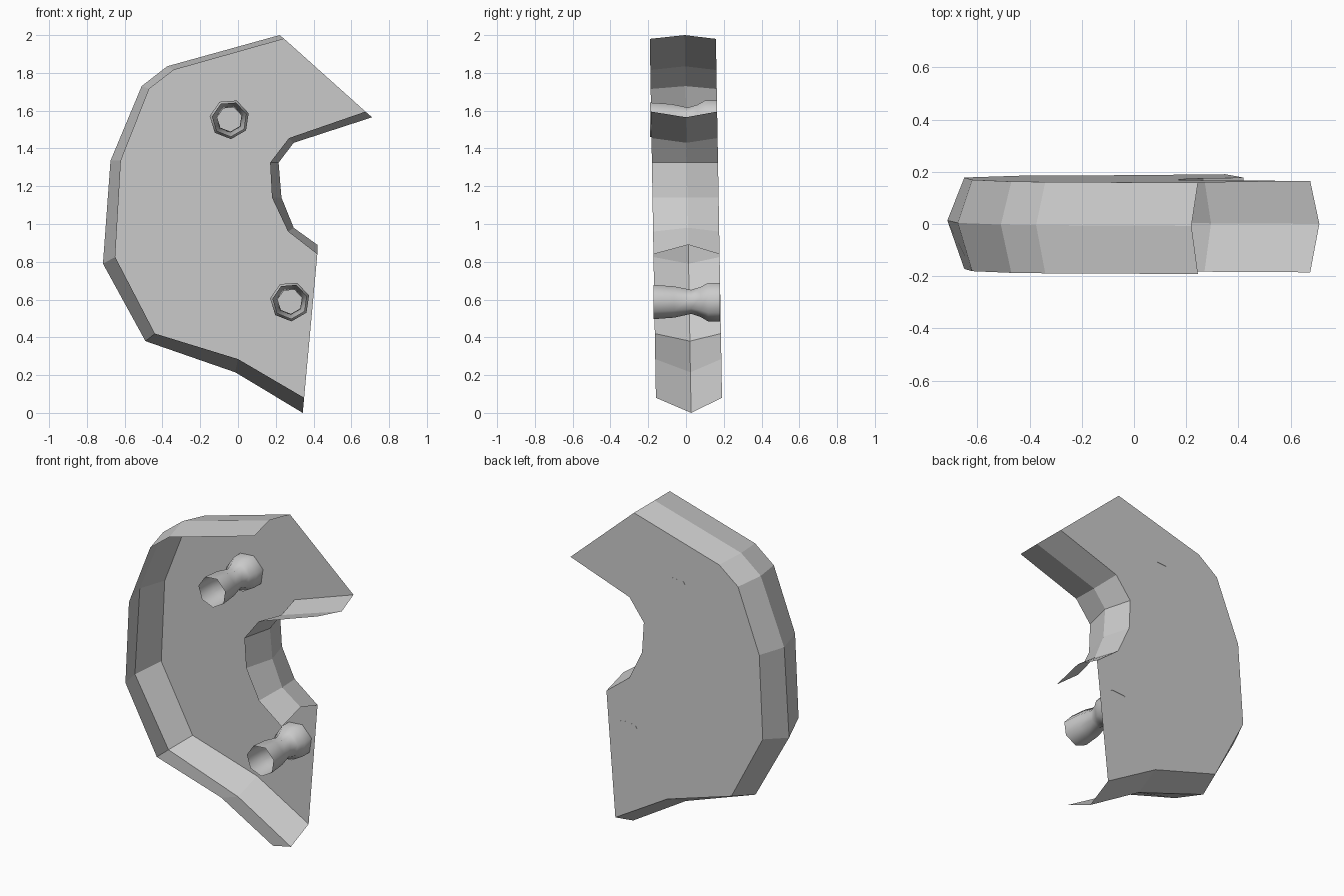
import bpy, bmesh, math

if "Cube" in bpy.data.objects:
    bpy.data.objects.remove(bpy.data.objects["Cube"], do_unlink=True)

grey = bpy.data.materials.new("plain grey")
grey.use_nodes = True
colour = (0.6, 0.6, 0.6, 1)
grey.diffuse_color = colour
grey.node_tree.nodes["Principled BSDF"].inputs["Base Color"].default_value = colour


def lean(z):
    """The whole shell leans slightly towards the front at the top."""
    return 0.017 * (1 - z)


def finish(bm, name, smooth=False):
    for face in bm.faces:
        face.smooth = smooth
    mesh = bpy.data.meshes.new(name)
    bm.to_mesh(mesh)
    bm.free()
    mesh.materials.append(grey)
    obj = bpy.data.objects.new(name, mesh)
    bpy.context.collection.objects.link(obj)
    return obj


# Profiles as (x, z): rim lies at front and back, ridge bulges out mid-depth
outer_rim = [(.245, 1.98), (-.34, 1.815), (-.47, 1.715), (-.62, 1.335),
             (-.65, .825), (-.44, .42), (0, .285), (.35, .08)]
outer_ridge = [(.22, 2), (-.375, 1.835), (-.51, 1.73), (-.675, 1.335),
               (-.715, .79), (-.49, .38), (-.015, .215), (.343, 0)]
notch_rim = [(.42, .84), (.265, .96), (.18, 1.14), (.17, 1.325),
             (.27, 1.455), (.675, 1.595)]
notch_ridge = [(.42, .89), (.295, .98), (.23, 1.14), (.215, 1.325),
               (.295, 1.43), (.71, 1.565)]


def ring(bm, points, depth):
    return [bm.verts.new((x, depth + lean(z), z)) for x, z in points]


def wall(name, rim, ridge):
    """Open strip folded along its middle."""
    bm = bmesh.new()
    rows = [ring(bm, rim, -.175), ring(bm, ridge, .01), ring(bm, rim, .175)]
    for a, b in zip(rows, rows[1:]):
        for i in range(len(rim) - 1):
            bm.faces.new((a[i], a[i + 1], b[i + 1], b[i]))
    bmesh.ops.reverse_faces(bm, faces=bm.faces[:])
    return finish(bm, name)


wall("outer_wall", outer_rim, outer_ridge)
wall("notch_wall", notch_rim, notch_ridge)

# Flat back plate closing the shell
bm = bmesh.new()
plate = bm.faces.new(ring(bm, outer_rim + notch_rim, .175))
bm.normal_update()
if plate.normal.y < 0:
    plate.normal_flip()
finish(bm, "back_plate")


# Hollow waisted pegs, open at the front
def peg(name, cx, cz, sides=7):
    profile = [(-.18, .094), (-.07, .086), (.02, .066),
               (.07, .082), (.11, .106), (.174, .106)]
    bm = bmesh.new()
    rows = []
    for y, r in profile:
        angles = [math.tau * i / sides + .3 for i in range(sides)]
        rows.append([bm.verts.new((cx + r * math.cos(a), y + lean(cz),
                                   cz + r * math.sin(a))) for a in angles])
    for a, b in zip(rows, rows[1:]):
        for i in range(sides):
            j = (i + 1) % sides
            bm.faces.new((a[i], a[j], b[j], b[i]))
    return finish(bm, name, smooth=True)


peg("upper_peg", -.045, 1.555)
peg("lower_peg", .275, .59)
